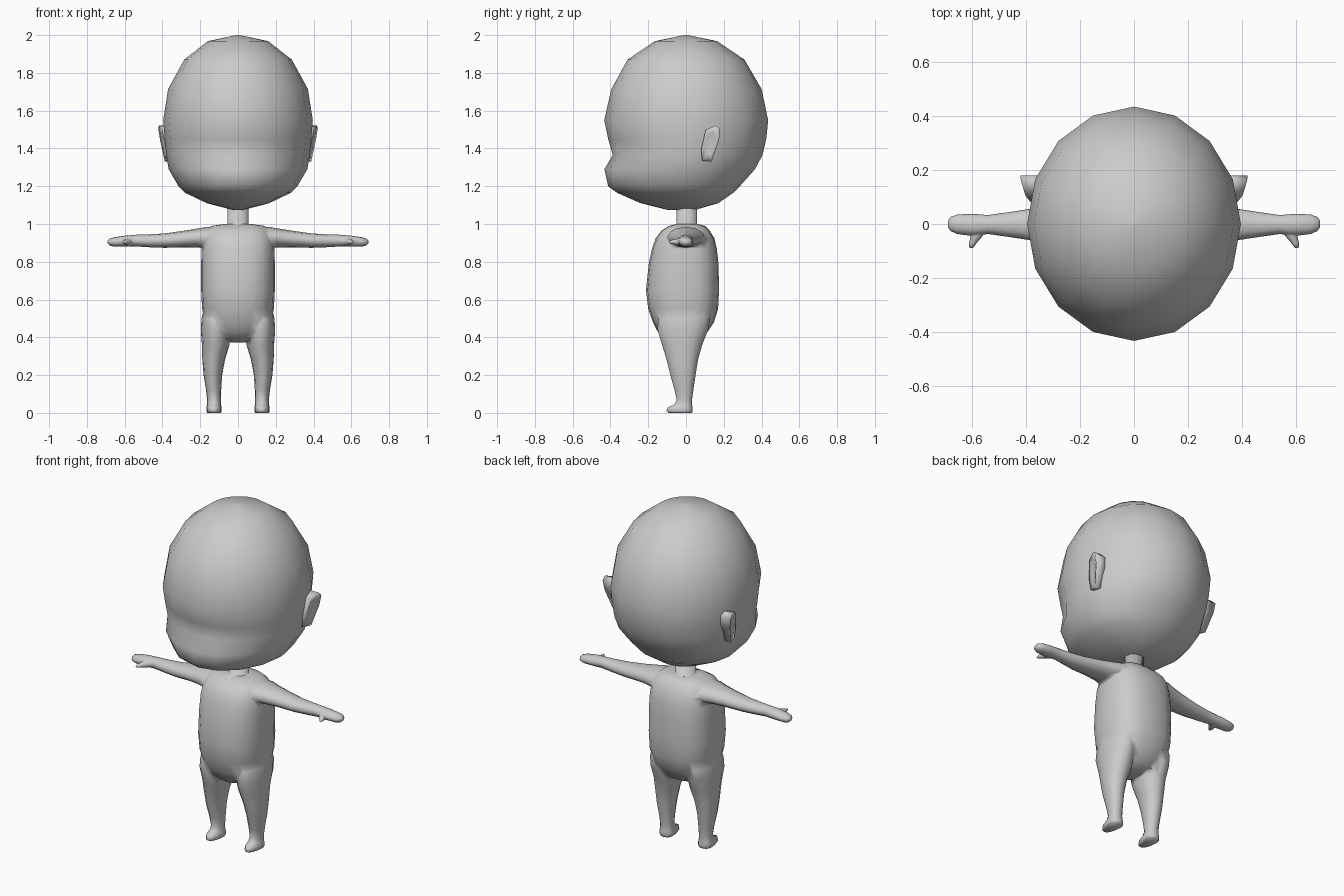
import bpy, bmesh
from math import cos, sin, pi, copysign

if "Cube" in bpy.data.objects:
    bpy.data.objects.remove(bpy.data.objects["Cube"])


def finish(name, bm):
    bmesh.ops.recalc_face_normals(bm, faces=bm.faces)
    mesh = bpy.data.meshes.new(name)
    bm.to_mesh(mesh)
    bm.free()
    for p in mesh.polygons:
        p.use_smooth = True
    ob = bpy.data.objects.new(name, mesh)
    bpy.context.collection.objects.link(ob)
    return ob


def loft(name, loops):
    """Skin a list of equal-length point loops and close both ends."""
    bm = bmesh.new()
    rings = [[bm.verts.new(p) for p in loop] for loop in loops]
    n = len(rings[0])
    for a, b in zip(rings, rings[1:]):
        for i in range(n):
            j = (i + 1) % n
            bm.faces.new((a[i], a[j], b[j], b[i]))
    for r in (rings[0], rings[-1]):
        bm.faces.new(r)
    return finish(name, bm)


def power(v, p):
    return copysign(abs(v) ** p, v)


def unit(n, p=1.0):
    """Unit circle, squarer when p is below 1."""
    return [(power(round(cos(2 * pi * i / n), 6), p), power(round(sin(2 * pi * i / n), 6), p))
            for i in range(n)]


def ring_z(z, hw, front, back, xc=0, n=16, p=1.0):
    """Horizontal ring with separate front and back depths."""
    return [(xc + hw * c, s * (back if s > 0 else -front), z) for c, s in unit(n, p)]


def ring_x(x, zc, hz, yc, hy, n=12):
    return [(x, yc + hy * c, zc + hz * s) for c, s in unit(n)]


# Head: faceted outline with a projecting lower face
loft("head", [ring_z(*r) for r in [
    (2.0, .01, -.01, .01), (1.968, .16, -.165, .165), (1.87, .285, -.31, .31),
    (1.715, .37, -.395, .40), (1.55, .396, -.433, .435), (1.45, .388, -.412, .425),
    (1.365, .38, -.388, .405), (1.29, .367, -.432, .365), (1.20, .315, -.412, .285),
    (1.165, .28, -.365, .25), (1.11, .165, -.24, .17), (1.075, .03, -.10, .05)]])

# Ears: slabs leaning outward at the top and back
EAR = [(.16, 1.522), (.18, 1.50), (.175, 1.445), (.135, 1.33),
       (.085, 1.335), (.08, 1.395), (.105, 1.50)]
for side, label in ((1, "left"), (-1, "right")):
    def lean(y, z):
        return .375 + .025 * (y - .085) / .1 + .025 * (z - 1.33) / .19
    cy, cz = .13, 1.425
    inset = [(cy + (y - cy) * .55, cz + (z - cz) * .6) for y, z in EAR]
    loft(label + "_ear", [
        [(side * .33, y, z) for y, z in EAR],
        [(side * lean(y, z), y, z) for y, z in EAR],
        [(side * (lean(y, z) - .008), y, z) for y, z in inset]])

# Torso
body = loft("body", [ring_z(*r, n=20, p=.8) for r in [
    (.373, .04, -.07, .04), (.395, .10, -.115, .085), (.43, .145, -.15, .115),
    (.48, .175, -.175, .148), (.55, .19, -.20, .17), (.65, .195, -.212, .175),
    (.79, .195, -.197, .172), (.87, .193, -.18, .163), (.925, .187, -.16, .15),
    (.965, .172, -.13, .125), (.99, .14, -.09, .10), (1.0, .07, -.05, .06)]])

parts = [loft("neck", [ring_z(z, .055, -.05, .058, n=12) for z in (.95, 1.12)])]

for side, label in ((1, "left"), (-1, "right")):
    # Arms with mitten hands
    parts.append(loft(label + "_arm", [ring_x(side * x, *r) for x, *r in [
        (.10, .925, .058, 0, .11), (.17, .928, .056, 0, .10), (.215, .926, .050, 0, .085),
        (.29, .92, .044, 0, .07), (.39, .912, .038, -.002, .057), (.47, .911, .034, -.002, .045),
        (.54, .912, .031, -.002, .035), (.60, .909, .029, -.003, .041),
        (.655, .905, .025, -.001, .036), (.68, .904, .018, 0, .026), (.69, .904, .007, 0, .01)]]))
    # Thumbs
    parts.append(loft(label + "_thumb", [
        [(side * (x + r * c), y, .905 + r * .8 * s) for c, s in unit(8)]
        for x, y, r in [(.575, -.01, .032), (.583, -.045, .022), (.598, -.072, .014),
                        (.603, -.088, .007)]]))
    # Legs with small feet
    parts.append(loft(label + "_leg", [
        ring_z(z, hx, yf, yb, side * xc, n=14) for z, xc, hx, yf, yb in [
            (.56, .12, .06, -.12, .11), (.50, .118, .075, -.15, .13),
            (.44, .119, .078, -.155, .12), (.36, .118, .073, -.13, .088),
            (.28, .129, .060, -.105, .065), (.20, .133, .049, -.085, .052),
            (.12, .129, .040, -.062, .04), (.065, .127, .036, -.05, .032),
            (.042, .127, .037, -.068, .033), (.028, .127, .040, -.10, .035),
            (.010, .127, .041, -.106, .036), (.0, .127, .036, -.095, .032)]]))

# Fuse neck and limbs into the torso
bpy.context.view_layer.objects.active = body
for part in parts:
    mod = body.modifiers.new("fuse", 'BOOLEAN')
    mod.operation = 'UNION'
    mod.solver = 'EXACT'
    mod.object = part
    bpy.ops.object.modifier_apply(modifier=mod.name)
    bpy.data.objects.remove(part)
for p in body.data.polygons:
    p.use_smooth = True
